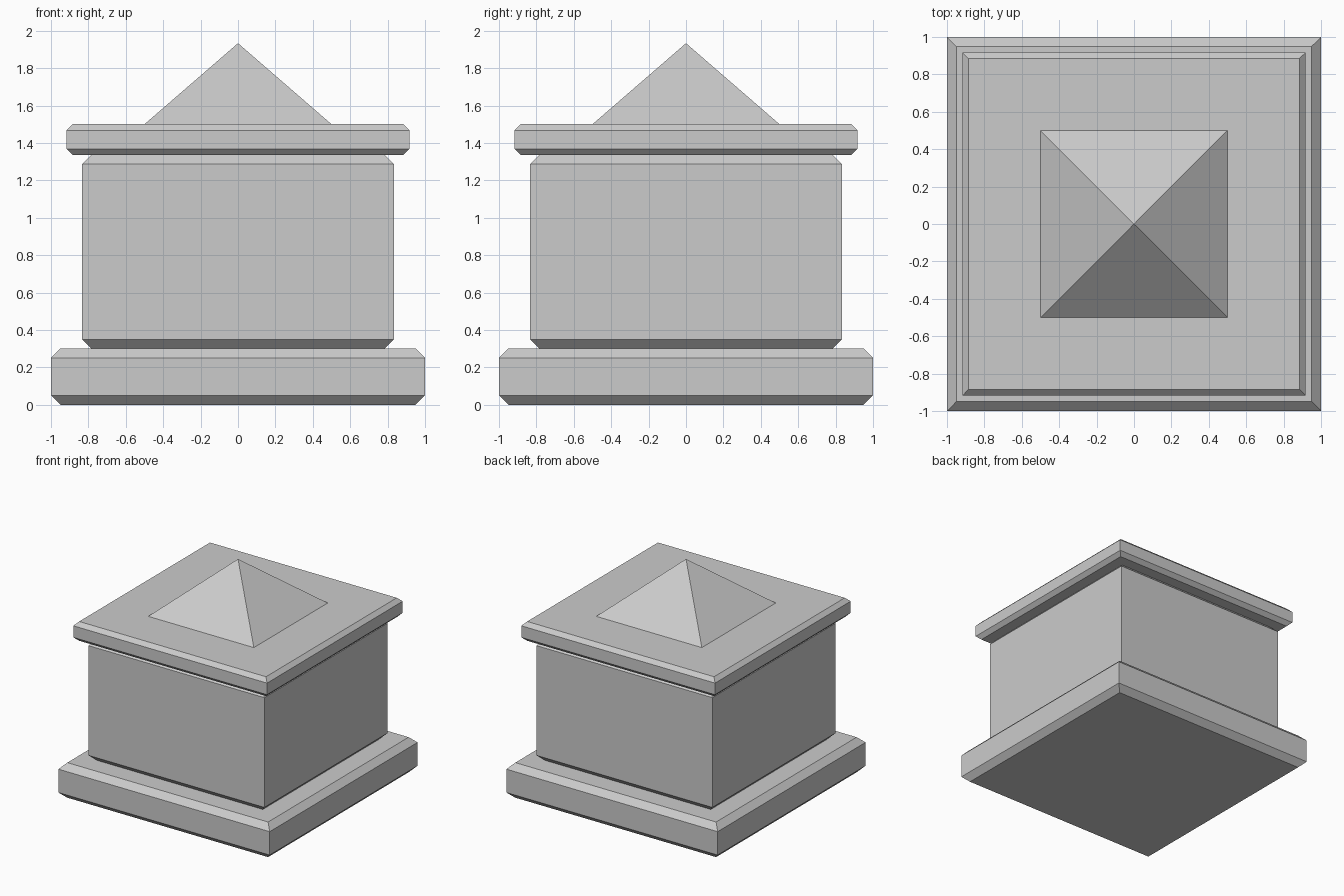
import bpy, bmesh
from math import pi, sqrt
from mathutils import Matrix

if "Cube" in bpy.data.objects:
    bpy.data.objects.remove(bpy.data.objects["Cube"])


def add_object(name, bm):
    mesh = bpy.data.meshes.new(name)
    bm.to_mesh(mesh)
    bm.free()
    obj = bpy.data.objects.new(name, mesh)
    bpy.context.collection.objects.link(obj)
    return obj


def chamfered_slab(name, half, z0, z1, chamfer):
    """Square slab: sharp vertical corners, mitred chamfer on top and bottom rims."""
    bm = bmesh.new()
    rings = []
    for inset, z in ((chamfer, z0), (0, z0 + chamfer), (0, z1 - chamfer), (chamfer, z1)):
        h = half - inset
        rings.append([bm.verts.new((sx * h, sy * h, z))
                      for sx, sy in ((-1, -1), (1, -1), (1, 1), (-1, 1))])
    for low, high in zip(rings, rings[1:]):
        for i in range(4):
            j = (i + 1) % 4
            bm.faces.new((low[i], low[j], high[j], high[i]))
    bm.faces.new(rings[0][::-1])
    bm.faces.new(rings[-1])
    return add_object(name, bm)


# Stacked square blocks
chamfered_slab("base_plinth", 1.0, 0.0, 0.30, 0.05)
chamfered_slab("body_block", 0.833, 0.30, 1.337, 0.049)
chamfered_slab("cap_slab", 0.917, 1.335, 1.50, 0.033)

# Pyramid on top
bm = bmesh.new()
bmesh.ops.create_cone(bm, cap_ends=True, segments=4, radius1=0.5 * sqrt(2), radius2=0,
                      depth=0.433,
                      matrix=Matrix.Translation((0, 0, 1.5 + 0.433 / 2)) @ Matrix.Rotation(pi / 4, 4, 'Z'))
bmesh.ops.remove_doubles(bm, verts=bm.verts, dist=1e-5)
add_object("pyramid_top", bm)
